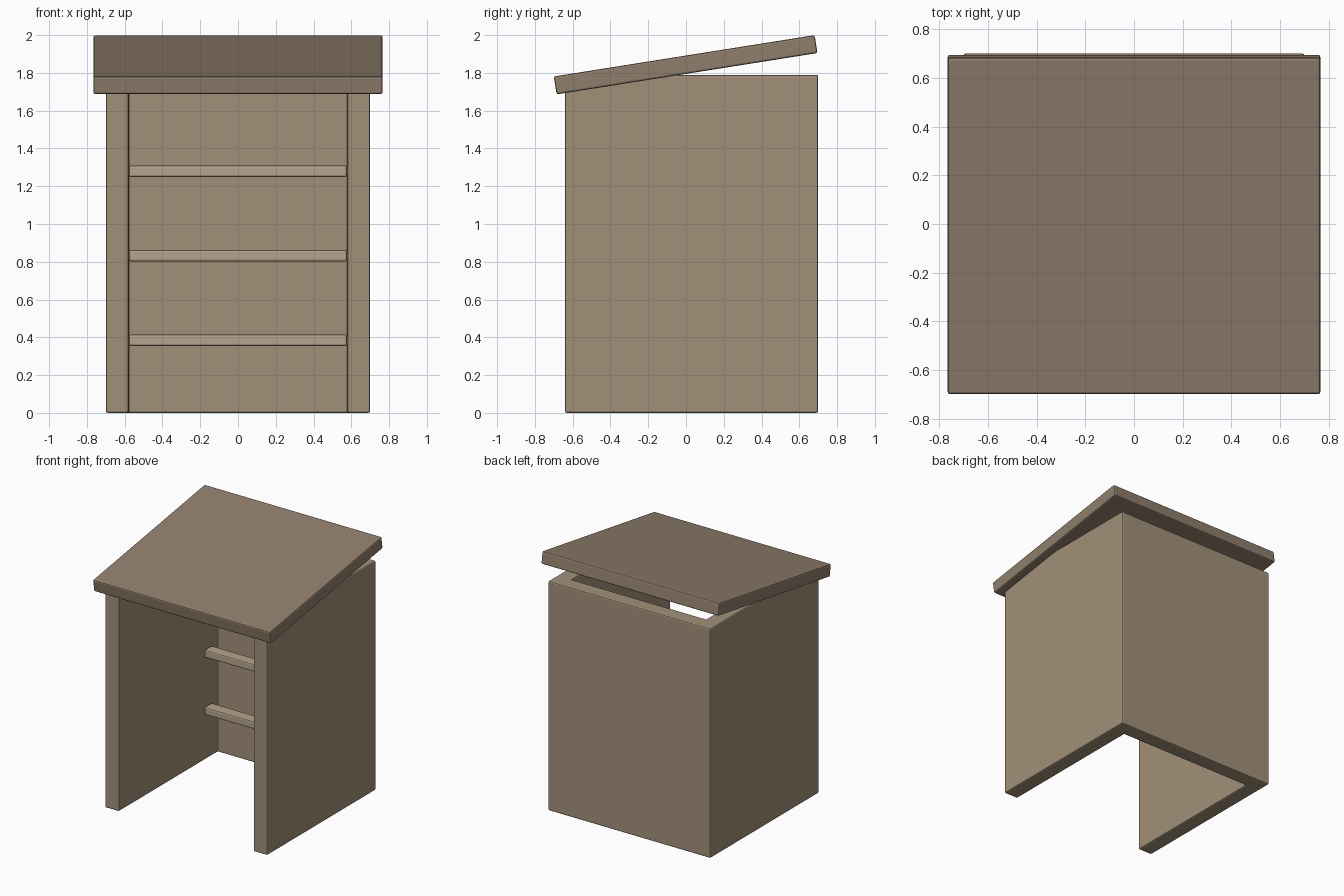
import bpy, bmesh, math

if "Cube" in bpy.data.objects:
    bpy.data.objects.remove(bpy.data.objects["Cube"])


def material(name, rgb):
    mat = bpy.data.materials.new(name)
    mat.diffuse_color = (*rgb, 1)
    mat.use_nodes = True
    mat.node_tree.nodes["Principled BSDF"].inputs["Base Color"].default_value = mat.diffuse_color
    return mat


def prism(name, outline, height, mat, bevel=0.01):
    """Extrude a flat xy outline upwards and soften its edges."""
    bm = bmesh.new()
    face = bm.faces.new([bm.verts.new((x, y, 0)) for x, y in outline])
    new = bmesh.ops.extrude_face_region(bm, geom=[face])["geom"]
    bmesh.ops.translate(bm, vec=(0, 0, height),
                        verts=[v for v in new if isinstance(v, bmesh.types.BMVert)])
    bmesh.ops.recalc_face_normals(bm, faces=bm.faces)
    mesh = bpy.data.meshes.new(name)
    bm.to_mesh(mesh)
    bm.free()
    mesh.materials.append(mat)
    obj = bpy.data.objects.new(name, mesh)
    bpy.context.collection.objects.link(obj)
    mod = obj.modifiers.new("bevel", "BEVEL")
    mod.width = bevel
    mod.segments = 2
    return obj


def rect(x, y0, y1):
    return [(-x, y0), (x, y0), (x, y1), (-x, y1)]


wall_wood = material("wall_wood", (0.36, 0.28, 0.19))
roof_wood = material("roof_wood", (0.28, 0.21, 0.15))
slat_wood = material("slat_wood", (0.46, 0.37, 0.26))

# Two sides and the back as one U-shaped shell, open at front, top and bottom
W, T, FRONT, BACK = 0.70, 0.12, -0.64, 0.70
prism("walls", [(-W, FRONT), (-W + T, FRONT), (-W + T, BACK - T), (W - T, BACK - T),
                (W - T, FRONT), (W, FRONT), (W, BACK), (-W, BACK)], 1.79, wall_wood)

# Three slats across the inside
for i in range(3):
    slat = prism(f"slat_{i + 1}", rect(0.577, 0.41, 0.50), 0.06, slat_wood)
    slat.location.z = 0.355 + 0.447 * i

# Roof board sloping down to the front
tilt, thick = math.radians(9), 0.096
roof = prism("roof", rect(0.765, -0.699, 0.699), thick, roof_wood)
roof.rotation_euler.x = tilt
roof.location = (0, -0.002 + thick / 2 * math.sin(tilt), 1.843 - thick / 2 * math.cos(tilt))
